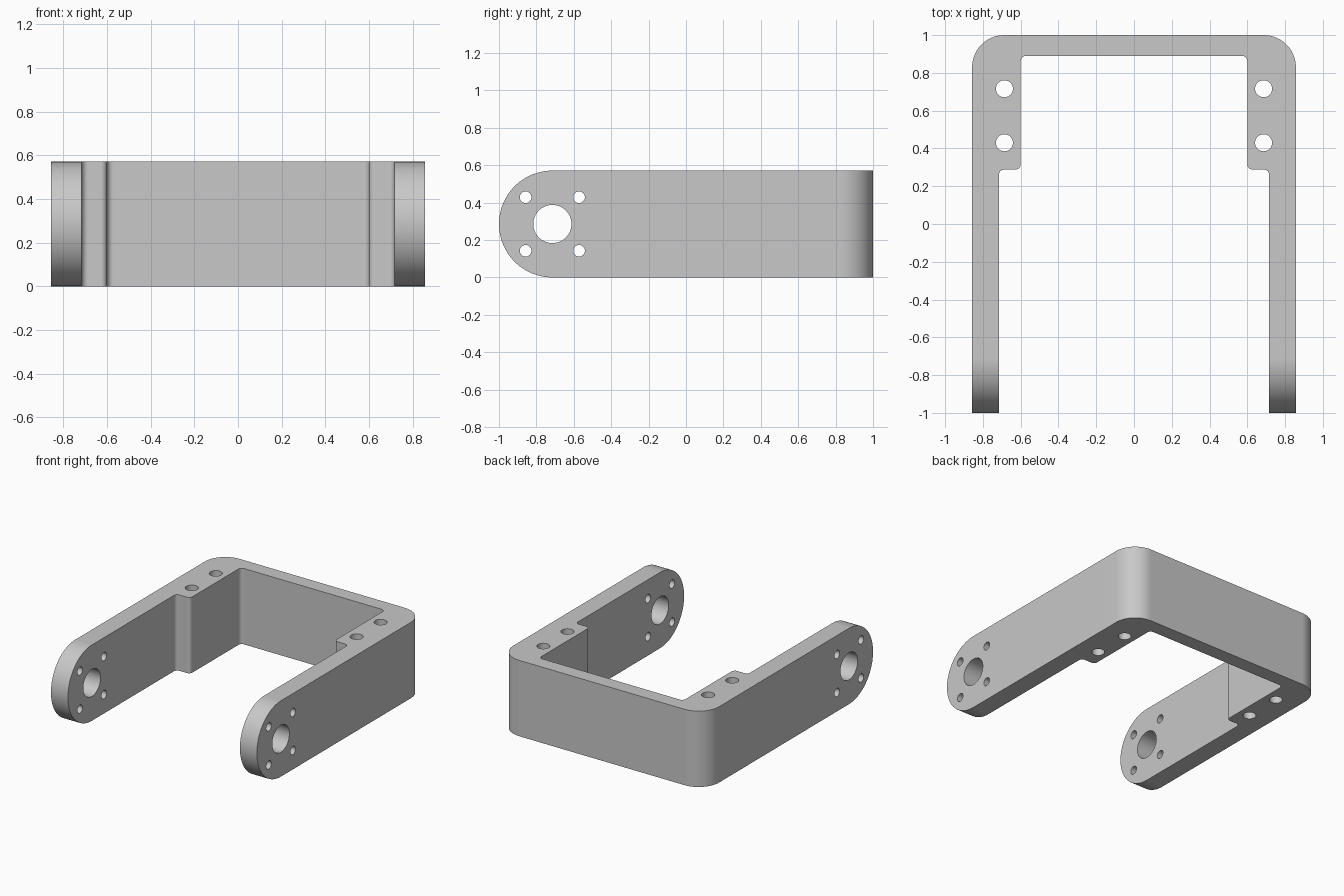
import bpy
import bmesh
from math import pi, cos, sin
from mathutils import Vector, Matrix

if "Cube" in bpy.data.objects:
    bpy.data.objects.remove(bpy.data.objects["Cube"], do_unlink=True)

# Main dimensions
HALF_W, HEIGHT = 0.857, 0.571
ARM_IN, BLOCK_IN = 0.716, 0.6
WALL_Y, BLOCK_Y = 0.89, 0.288
TIP_Y, MID_Z = -1 + HEIGHT / 2, HEIGHT / 2

grey = bpy.data.materials.new("bracket grey")
grey.use_nodes = True
COLOUR = (0.58, 0.58, 0.58, 1)
grey.diffuse_color = COLOUR
grey.node_tree.nodes["Principled BSDF"].inputs["Base Color"].default_value = COLOUR


def fillet(corner, before, after, radius, steps):
    """Points of a rounded right-angle corner."""
    c = Vector(corner)
    u = (Vector(before) - c).normalized() * radius
    v = (Vector(after) - c).normalized() * radius
    return [c + u * (1 - sin(a)) + v * (1 - cos(a))
            for a in (pi / 2 * i / steps for i in range(steps + 1))]


def prism(name, points, depth, matrix=Matrix()):
    """Extrude a flat outline along local z and place it."""
    bm = bmesh.new()
    face = bm.faces.new([bm.verts.new((p[0], p[1], 0)) for p in points])
    ext = bmesh.ops.extrude_face_region(bm, geom=[face])
    moved = [g for g in ext["geom"] if isinstance(g, bmesh.types.BMVert)]
    bmesh.ops.translate(bm, verts=moved, vec=(0, 0, depth))
    bmesh.ops.recalc_face_normals(bm, faces=bm.faces)
    bm.transform(matrix)
    bmesh.ops.recalc_face_normals(bm, faces=bm.faces)
    mesh = bpy.data.meshes.new(name)
    bm.to_mesh(mesh)
    bm.free()
    mesh.materials.append(grey)
    obj = bpy.data.objects.new(name, mesh)
    bpy.context.collection.objects.link(obj)
    return obj


def circle(radius, steps):
    return [(radius * cos(2 * pi * i / steps), radius * sin(2 * pi * i / steps))
            for i in range(steps)]


def combine(target, tool, operation):
    """Apply a boolean and discard the tool."""
    tool.hide_render = True
    mod = target.modifiers.new("cut", 'BOOLEAN')
    mod.object, mod.operation, mod.solver = tool, operation, 'EXACT'
    bpy.context.view_layer.update()
    graph = bpy.context.evaluated_depsgraph_get()
    mesh = bpy.data.meshes.new_from_object(target.evaluated_get(graph))
    target.modifiers.clear()
    target.data = mesh
    bpy.data.objects.remove(tool, do_unlink=True)


# U-shaped outline: right half with rounded corners, then mirrored
corners = [((0, 1), 0), ((HALF_W, 1), 0.17), ((HALF_W, -1.1), 0),
           ((ARM_IN, -1.1), 0), ((ARM_IN, BLOCK_Y), 0.028),
           ((BLOCK_IN, BLOCK_Y), 0.028), ((BLOCK_IN, WALL_Y), 0.028),
           ((0, WALL_Y), 0)]
half = []
for i, (p, r) in enumerate(corners):
    if r:
        half += fillet(p, corners[i - 1][0], corners[i + 1][0], r,
                       16 if r > 0.1 else 6)
    else:
        half.append(Vector(p))
outline = half + [Vector((-p.x, p.y)) for p in reversed(half) if p.x > 0]
bracket = prism("u_bracket", outline, HEIGHT + 0.2,
                Matrix.Translation((0, 0, -0.1)))

# Side silhouette with rounded arm tips, extruded along x
SIDE = Matrix(((0, 0, 1, -1), (1, 0, 0, 0), (0, 1, 0, 0), (0, 0, 0, 1)))
steps = 48
arc = [(TIP_Y - MID_Z * sin(pi * i / steps), MID_Z + MID_Z * cos(pi * i / steps))
       for i in range(steps + 1)]
silhouette = prism("side_silhouette", arc + [(1.2, 0), (1.2, HEIGHT)], 2, SIDE)
combine(bracket, silhouette, 'INTERSECT')

# Pivot hole and four screw holes through both arms
holes = [(0, 0, 0.102, 48)]
holes += [(sy * 0.143, sz * 0.143, 0.031, 24) for sy in (-1, 1) for sz in (-1, 1)]
for dy, dz, r, n in holes:
    place = Matrix.Translation((0, TIP_Y + dy, MID_Z + dz)) @ SIDE
    combine(bracket, prism("arm_hole", circle(r, n), 2, place), 'DIFFERENCE')

# Vertical mounting holes through the thick blocks
for x in (-0.686, 0.686):
    for y in (0.716, 0.43):
        place = Matrix.Translation((x, y, -0.2))
        combine(bracket, prism("mount_hole", circle(0.045, 32), 1, place),
                'DIFFERENCE')

# Smooth rounded faces, crisp edges
bpy.ops.object.select_all(action='DESELECT')
bracket.select_set(True)
bpy.context.view_layer.objects.active = bracket
bpy.ops.object.shade_smooth_by_angle(angle=pi / 6)
weighted = bracket.modifiers.new("even shading", 'WEIGHTED_NORMAL')
weighted.keep_sharp = True
